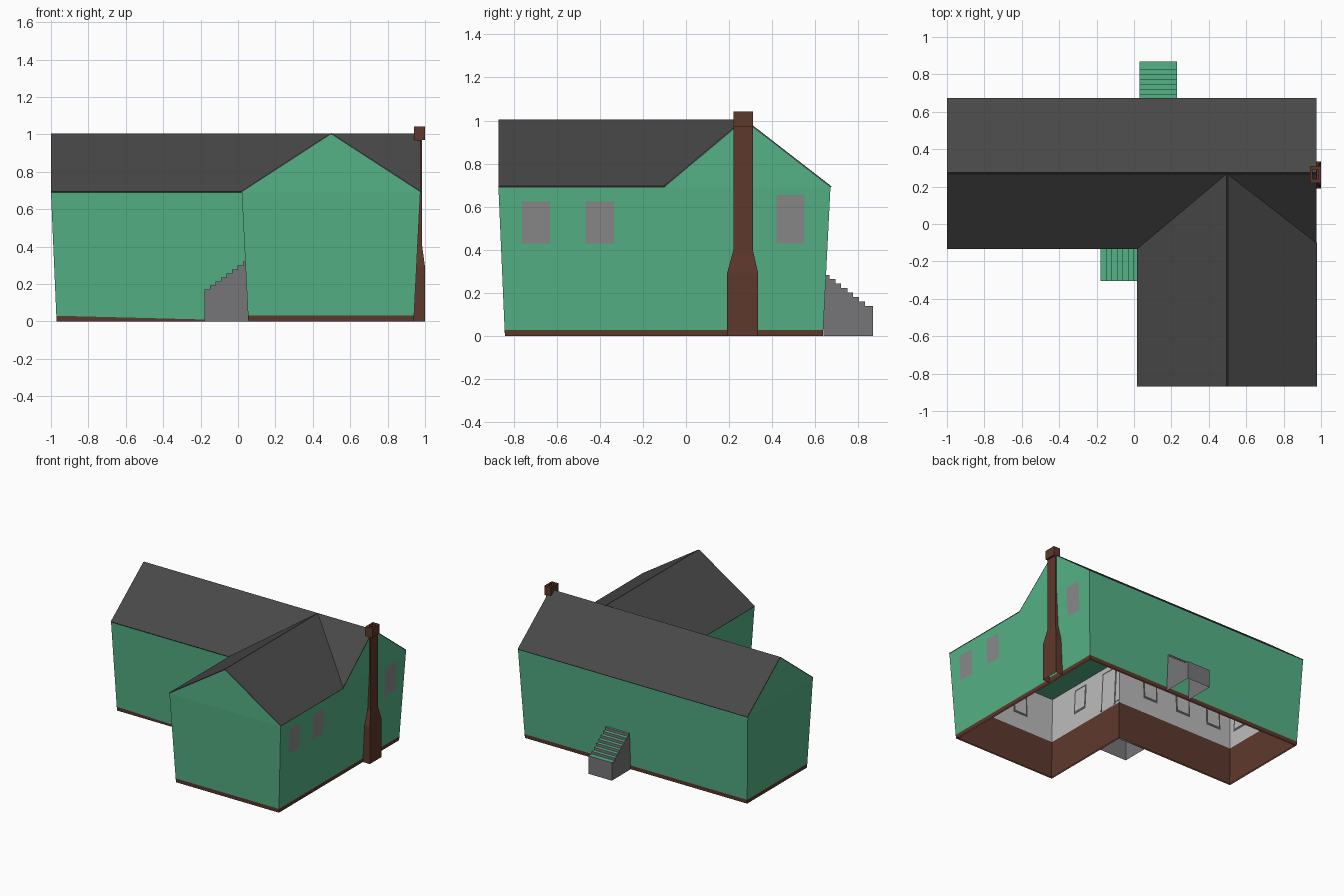
import bpy

if "Cube" in bpy.data.objects:
    bpy.data.objects.remove(bpy.data.objects["Cube"])


def material(name, r, g, b):
    m = bpy.data.materials.new(name)
    m.diffuse_color = (r, g, b, 1)
    m.use_nodes = True
    m.node_tree.nodes["Principled BSDF"].inputs["Base Color"].default_value = m.diffuse_color
    return m


GREEN = material("green_siding", 0.09, 0.44, 0.24)
ROOF = material("dark_roof", 0.065, 0.065, 0.065)
BROWN = material("brown_brick", 0.11, 0.04, 0.025)
STONE = material("grey_stone", 0.18, 0.18, 0.19)
PANE = material("window_grey", 0.25, 0.25, 0.25)
PLASTER = material("plaster", 0.5, 0.5, 0.5)
TRIM = material("dark_trim", 0.08, 0.08, 0.08)


def build(name, faces, mats, slots=None):
    """Mesh from a list of faces, each a list of points."""
    verts = [p for f in faces for p in f]
    idx, n = [], 0
    for f in faces:
        idx.append(list(range(n, n + len(f))))
        n += len(f)
    me = bpy.data.meshes.new(name)
    me.from_pydata(verts, [], idx)
    for m in mats:
        me.materials.append(m)
    if slots:
        me.polygons.foreach_set("material_index", slots)
    ob = bpy.data.objects.new(name, me)
    bpy.context.collection.objects.link(ob)
    return ob


# L-shaped footprint: ground corners, eave corners, inward directions
BASE = [(-.97, -.10), (.055, -.10), (.055, -.84), (.94, -.84), (.94, .635), (-.97, .635)]
EAVE = [(-1, -.13), (.02, -.13), (.02, -.87), (.975, -.87), (.975, .67), (-1, .67)]
INWARD = [(1, 1), (1, 1), (1, 1), (-1, 1), (-1, -1), (1, -1)]
H, TOP, SKIRT = 0.69, 1.0, 0.03
RX, RY = 0.4975, 0.27          # ridge lines


def corner(i, z, d=0.0):
    i %= 6
    t = z / H
    return tuple(BASE[i][k] * (1 - t) + EAVE[i][k] * t + INWARD[i][k] * d for k in (0, 1)) + (z,)


def band(i, z0, z1, d=0.0, z0_end=None, z1_end=None):
    e0 = z0 if z0_end is None else z0_end
    e1 = z1 if z1_end is None else z1_end
    return [corner(i, z0, d), corner(i + 1, e0, d), corner(i + 1, e1, d), corner(i, z1, d)]


# Outer walls with flared tops, gables and the tapering brown skirt
skirt_end = [0.004] + [SKIRT] * 5
walls = [band(i, SKIRT, H, 0, skirt_end[i], H) for i in range(6)]
walls += [
    [(.02, -.87, H), (.975, -.87, H), (RX, -.87, TOP)],
    [(.975, -.10, H), (.975, .67, H), (.975, RY, TOP)],
    [(-1, .67, H), (-1, -.13, H), (-1, RY, TOP)],
]
build("walls", walls, [GREEN])
build("foundation_skirt", [band(i, 0, SKIRT, 0, 0, skirt_end[i]) for i in range(6)], [BROWN])

# Inner lining seen through the open bottom
D = 0.012
build("cellar_lining", [band(i, 0, .3, D)[::-1] for i in range(6)], [BROWN])
build("room_lining", [band(i, .3, .66, D)[::-1] for i in range(6)], [PLASTER])
build("ceiling", [[corner(i, .66, D) for i in reversed(range(6))]], [GREEN])

# Roof planes meeting in two valleys
peak = (RX, RY, TOP)
roof = build("roof", [
    [(.975, .67, H), (-1, .67, H), (-1, RY, TOP), (.975, RY, TOP)],
    [(-1, -.13, H), (.02, -.13, H), peak, (-1, RY, TOP)],
    [(.975, -.10, H), (.975, RY, TOP), peak],
    [(.975, -.87, H), (.975, -.10, H), peak, (RX, -.87, TOP)],
    [(.02, -.13, H), (.02, -.87, H), (RX, -.87, TOP), peak],
], [ROOF])
sol = roof.modifiers.new("thickness", "SOLIDIFY")
sol.thickness, sol.offset = 0.007, 1


# Windows and doors lie on the sloping wall planes
def panel(name, side, centre, width, z0, z1, d, mat):
    axis = side % 2
    pts = []
    for s, z in ((-1, z0), (1, z0), (1, z1), (-1, z1)):
        p = list(corner(side, z, d))
        p[axis] = centre + s * width / 2
        pts.append(tuple(p))
    if side != 3 and d > 0:
        pts.reverse()
    build(name, [pts], [mat])


for c, z1 in ((-.695, .625), (-.40, .625), (.485, .655)):
    panel("right_window", 3, c, .13, .43, z1, -.003, PANE)

openings = [(0, -.24), (0, -.54), (0, -.82), (1, -.54), (2, .34), (5, 0.0),
            (3, -.695), (3, -.40), (3, .485)]
for side, c in openings:
    panel("inner_window_frame", side, c, .13, .42, .62, D + .003, TRIM)
    panel("inner_window", side, c, .10, .44, .605, D + .006, PLASTER)
for side, c in ((1, -.22), (4, .13)):
    panel("inner_door_frame", side, c, .16, .3, .62, D + .003, TRIM)
    panel("inner_door", side, c, .13, .3, .605, D + .006, PLASTER)


# Hollow steps: grey risers and sides, green treads
def steps(name, edges, high, low, place, v0, v1):
    n = len(edges) - 1
    faces, slots = [], []
    side = [(edges[0], 0)]
    for i in range(n):
        z = high + (low - high) * i / (n - 1)
        z_next = high + (low - high) * (i + 1) / (n - 1) if i < n - 1 else 0
        a, b = edges[i], edges[i + 1]
        faces.append([place(a, v0, z), place(b, v0, z), place(b, v1, z), place(a, v1, z)])
        faces.append([place(b, v0, z), place(b, v0, z_next), place(b, v1, z_next), place(b, v1, z)])
        slots += [1, 0]
        side += [(a, z), (b, z)]
    side.append((edges[-1], 0))
    for v in (v0, v1):
        faces.append([place(u, v, z) for u, z in side])
        slots.append(0)
    build(name, faces, [STONE, GREEN], slots)


steps("back_steps", [.637, .665, .693, .72, .748, .775, .803, .83, .868][:9], .285, .14,
      lambda u, v, z: (v, u, z), .03, .23)
steps("front_steps", [.055 - .235 * i / 8 for i in range(9)], .32, .17,
      lambda u, v, z: (u, v, z), -.305, -.102)

# Chimney lofted through rectangles, with a hollow flue at the top
rings = [(.942, 1.0, .19, .335, 0), (.942, 1.0, .19, .335, .29), (.95, .985, .22, .31, .40),
         (.95, .985, .22, .31, .97), (.942, 1.0, .22, .31, .97), (.942, 1.0, .22, .31, 1.042),
         (.955, .987, .24, .29, 1.042), (.955, .987, .24, .29, .98)]
loops = [[(a, c, z), (b, c, z), (b, d, z), (a, d, z)] for a, b, c, d, z in rings]
chimney = [[lo[k], lo[(k + 1) % 4], hi[(k + 1) % 4], hi[k]]
           for lo, hi in zip(loops, loops[1:]) for k in range(4)]
build("chimney", chimney + [loops[-1]], [BROWN])
